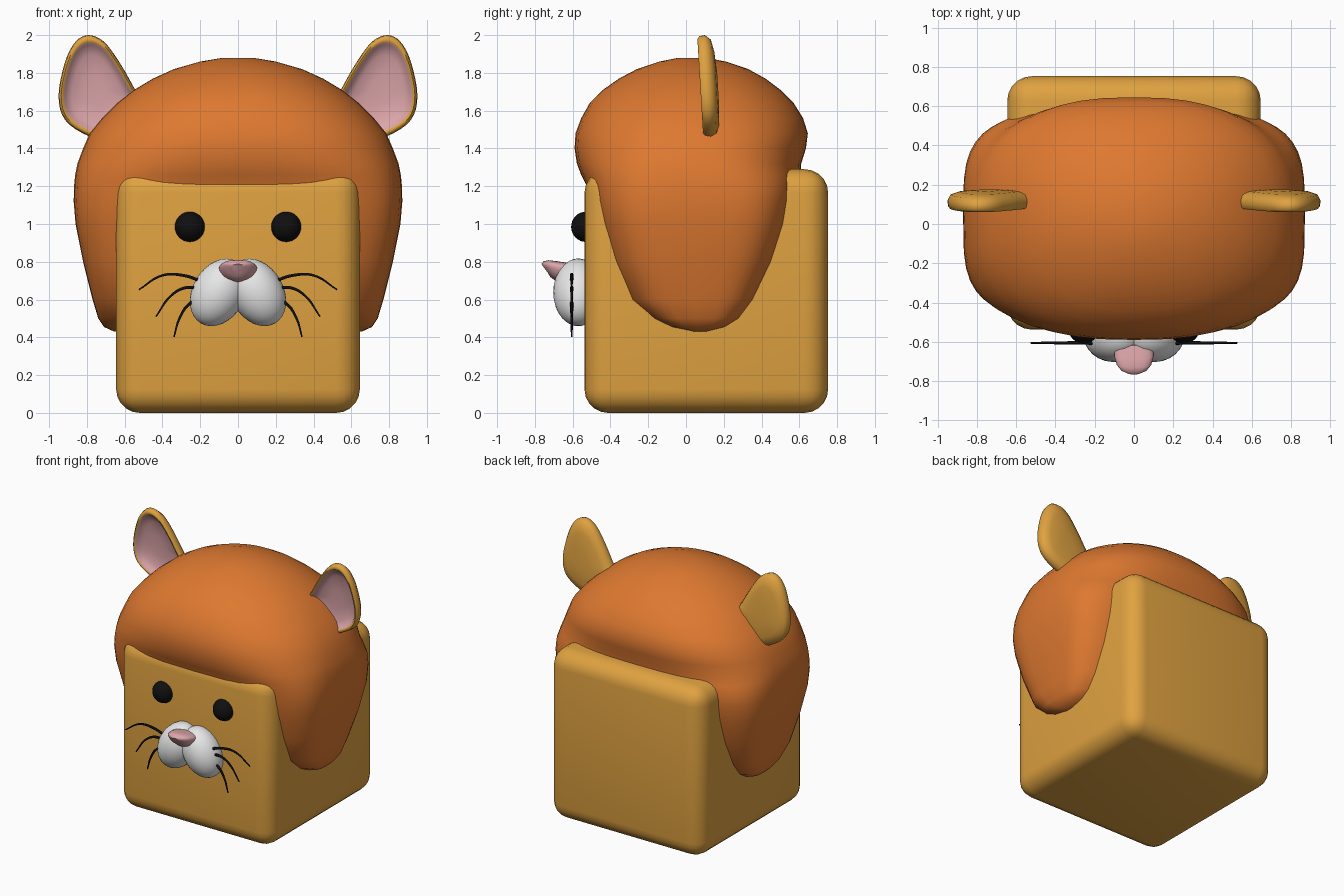
import bpy, bmesh, math
from mathutils import Vector

if "Cube" in bpy.data.objects:
    bpy.data.objects.remove(bpy.data.objects["Cube"])


def material(name, col):
    m = bpy.data.materials.new(name)
    m.diffuse_color = (*col, 1)
    m.use_nodes = True
    m.node_tree.nodes["Principled BSDF"].inputs["Base Color"].default_value = m.diffuse_color
    return m


GOLD = material("golden fur", (0.74, 0.36, 0.052))
ORANGE = material("orange hair", (0.73, 0.19, 0.03))
PINK = material("pink skin", (0.72, 0.38, 0.40))
WHITE = material("muzzle white", (0.80, 0.80, 0.80))
BLACK = material("black", (0.005, 0.005, 0.005))


def finish(name, bm, mats, angle=60):
    bmesh.ops.recalc_face_normals(bm, faces=bm.faces)
    me = bpy.data.meshes.new(name)
    bm.to_mesh(me)
    bm.free()
    ob = bpy.data.objects.new(name, me)
    bpy.context.collection.objects.link(ob)
    for m in mats:
        me.materials.append(m)
    bpy.ops.object.select_all(action='DESELECT')
    ob.select_set(True)
    bpy.context.view_layer.objects.active = ob
    bpy.ops.object.shade_smooth_by_angle(angle=math.radians(angle))
    return ob


def loft(name, rings, mats, index=None, angle=60):
    """Skin closed rings and cap both ends; index(i) picks a band's material."""
    bm = bmesh.new()
    index = index or (lambda i: 0)
    vs = [[bm.verts.new(p) for p in r] for r in rings]
    n = len(vs[0])
    for i in range(len(vs) - 1):
        for j in range(n):
            k = (j + 1) % n
            f = bm.faces.new((vs[i][j], vs[i][k], vs[i + 1][k], vs[i + 1][j]))
            f.material_index = index(i)
    bm.faces.new(vs[0][::-1]).material_index = index(0)
    bm.faces.new(vs[-1]).material_index = index(len(vs) - 2)
    return finish(name, bm, mats, angle)


def smooth_loop(pts, steps=4):
    """Closed Catmull-Rom through 2D points."""
    out, n = [], len(pts)
    for i in range(n):
        a, b, c, d = (Vector(pts[(i + k) % n]) for k in (-1, 0, 1, 2))
        for s in range(steps):
            t = s / steps
            out.append(0.5 * (2 * b + (c - a) * t + (2 * a - 5 * b + 4 * c - d) * t * t
                              + (3 * b - a - 3 * c + d) * t ** 3))
    return out


def ellipsoid(name, loc, radii, mat, tilt=0):
    bpy.ops.mesh.primitive_uv_sphere_add(segments=28, ring_count=16, radius=1,
                                         location=loc, rotation=(0, tilt, 0))
    ob = bpy.context.object
    ob.name = name
    ob.scale = radii
    ob.data.materials.append(mat)
    bpy.ops.object.shade_smooth()
    return ob


# Rounded cube head
bm = bmesh.new()
bmesh.ops.create_cube(bm, size=1.29)
bmesh.ops.translate(bm, vec=(0, 0.1075, 0.645), verts=bm.verts)
bmesh.ops.bevel(bm, geom=bm.edges[:], offset=0.125, segments=5, profile=0.5,
                affect='EDGES')
finish("head", bm, [GOLD])

# Hair cap: height, half width, front y, back y, squareness
levels = [
    (0.43, 0.655, 0.00, 0.15, 3), (0.455, 0.71, -0.12, 0.25, 4),
    (0.50, 0.74, -0.22, 0.33, 4), (0.60, 0.77, -0.34, 0.41, 4),
    (0.80, 0.82, -0.42, 0.50, 4), (1.00, 0.86, -0.475, 0.56, 4),
    (1.12, 0.87, -0.505, 0.585, 3.8), (1.20, 0.868, -0.525, 0.60, 3.5),
    (1.26, 0.862, -0.555, 0.605, 3.1), (1.32, 0.85, -0.578, 0.61, 2.8),
    (1.40, 0.82, -0.59, 0.635, 2.6), (1.48, 0.785, -0.585, 0.645, 2.5),
    (1.56, 0.72, -0.555, 0.62, 2.4), (1.64, 0.64, -0.51, 0.57, 2.3),
    (1.71, 0.55, -0.44, 0.50, 2.2), (1.77, 0.45, -0.355, 0.42, 2.1),
    (1.82, 0.34, -0.26, 0.33, 2), (1.86, 0.20, -0.14, 0.21, 2),
    (1.88, 0.08, -0.04, 0.11, 2),
]
rings = []
for z, a, f, b, n in levels:
    ring = []
    for k in range(48):
        t = 2 * math.pi * k / 48
        c, s = math.cos(t), math.sin(t)
        p = 2 / n
        ring.append((math.copysign(abs(c) ** p, c) * a,
                     (f + b) / 2 + math.copysign(abs(s) ** p, s) * (b - f) / 2, z))
    rings.append(ring)
loft("hair", rings, [ORANGE])

# Nose: rounded triangle that tapers and lifts toward the tip
nose = smooth_loop([(-0.1, 0.025), (-0.07, 0.052), (0, 0.058), (0.07, 0.052),
                    (0.1, 0.025), (0.075, -0.035), (0, -0.06), (-0.075, -0.035)])
loft("nose", [[(p.x * sx, y - p.y * 0.3, z + p.y * sz) for p in nose]
              for y, z, sx, sz in ((-0.60, 0.735, 1, 1), (-0.665, 0.745, 1, 1),
                                   (-0.71, 0.755, 0.88, 0.92),
                                   (-0.737, 0.762, 0.65, 0.7),
                                   (-0.748, 0.764, 0.35, 0.4))], [PINK])

# Ear outline (x, z) and the shell sections: scale, y
ear = smooth_loop([(0.79, 2.0), (0.86, 1.965), (0.915, 1.86), (0.95, 1.68),
                   (0.915, 1.55), (0.79, 1.465), (0.64, 1.43), (0.52, 1.52),
                   (0.51, 1.64), (0.555, 1.73), (0.63, 1.86), (0.71, 1.965)])
mid = Vector((0.75, 1.70))
sections = [(0.3, 0.168), (0.7, 0.16), (0.92, 0.145), (1.0, 0.115), (0.98, 0.085),
            (0.93, 0.074), (0.87, 0.078), (0.83, 0.095), (0.65, 0.118), (0.3, 0.128)]

whiskers = [[(0.20, 0.70), (0.29, 0.728), (0.40, 0.728), (0.525, 0.652)],
            [(0.20, 0.66), (0.28, 0.662), (0.355, 0.62), (0.434, 0.51)],
            [(0.19, 0.61), (0.26, 0.575), (0.31, 0.50), (0.339, 0.402)]]

for side, sg in (("right", 1), ("left", -1)):
    ellipsoid(side + "_eye", (sg * 0.255, -0.53, 0.985), (0.08, 0.078, 0.08), BLACK)
    ellipsoid(side + "_muzzle", (sg * 0.101, -0.57, 0.638), (0.14, 0.133, 0.19),
              WHITE, -sg * math.radians(30))

    # Ear shell with a pink dish, leaning slightly
    rings = []
    for s, y in sections:
        ring = []
        for p in ear:
            q = mid + (p - mid) * s
            ring.append((sg * q.x, y + (1.75 - q.y) * 0.06, q.y))
        rings.append(ring)
    loft(side + "_ear", rings, [GOLD, PINK], lambda i: 1 if i >= 6 else 0)

    # Whiskers: thin tapered curves
    for w, pts in enumerate(whiskers):
        cu = bpy.data.curves.new(f"{side}_whisker_{w + 1}", 'CURVE')
        cu.dimensions = '3D'
        cu.bevel_depth = 0.009
        cu.bevel_resolution = 1
        cu.use_fill_caps = True
        sp = cu.splines.new('BEZIER')
        sp.bezier_points.add(len(pts) - 1)
        for bp, (x, z), r in zip(sp.bezier_points, pts, (1.1, 1.0, 0.8, 0.5)):
            bp.co = (sg * x, -0.605, z)
            bp.radius = r
            bp.handle_left_type = bp.handle_right_type = 'AUTO'
        cu.resolution_u = 6
        cu.materials.append(BLACK)
        bpy.context.collection.objects.link(bpy.data.objects.new(cu.name, cu))
